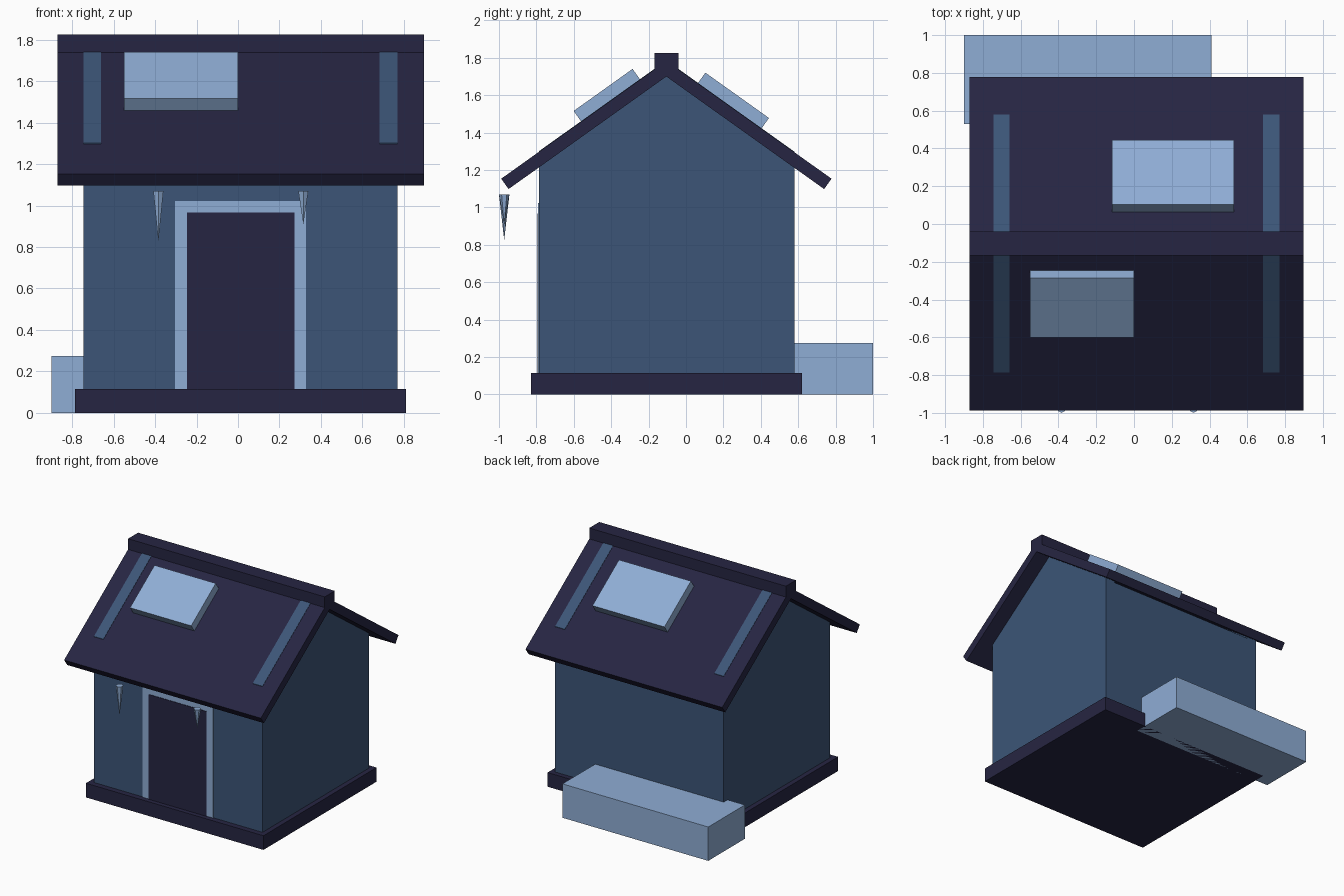
import bpy, bmesh, math
from mathutils import Vector

if "Cube" in bpy.data.objects:
    bpy.data.objects.remove(bpy.data.objects["Cube"])


def srgb(*c):
    return [(v / 255 / 12.92 if v < 11 else ((v / 255 + 0.055) / 1.055) ** 2.4) for v in c] + [1]


def material(name, colour):
    m = bpy.data.materials.new(name)
    m.diffuse_color = colour
    m.use_nodes = True
    m.node_tree.nodes["Principled BSDF"].inputs["Base Color"].default_value = m.diffuse_color
    return m


DARK = material("dark timber", srgb(38, 37, 66))
WALL = material("slate blue wall", srgb(60, 85, 119))
SNOW = material("pale blue snow", srgb(143, 173, 213))


def finish(name, bm, mat):
    bmesh.ops.recalc_face_normals(bm, faces=bm.faces)
    me = bpy.data.meshes.new(name)
    bm.to_mesh(me)
    bm.free()
    me.materials.append(mat)
    ob = bpy.data.objects.new(name, me)
    bpy.context.collection.objects.link(ob)
    return ob


def prism(name, profile, x0, x1, mat):
    """Extrude a (y, z) profile along x."""
    bm = bmesh.new()
    face = bm.faces.new([bm.verts.new((x0, y, z)) for y, z in profile])
    new = bmesh.ops.extrude_face_region(bm, geom=[face])["geom"]
    bmesh.ops.translate(bm, vec=(x1 - x0, 0, 0),
                        verts=[v for v in new if isinstance(v, bmesh.types.BMVert)])
    return finish(name, bm, mat)


def box(name, x0, x1, y0, y1, z0, z1, mat):
    return prism(name, [(y0, z0), (y1, z0), (y1, z1), (y0, z1)], x0, x1, mat)


# Roof line: ridge position, slope and slab thickness
RIDGE_Y, RIDGE_Z = -0.105, 1.783
ANGLE = math.radians(35.5)
THICK = 0.068


def roof_plate(name, side, start, end, height, x0, x1, mat):
    """Plate lying along the slope; start/end measured horizontally from the ridge."""
    down = Vector((side * math.cos(ANGLE), -math.sin(ANGLE))) / math.cos(ANGLE)
    up = Vector((side * math.sin(ANGLE), math.cos(ANGLE)))
    top = Vector((RIDGE_Y, RIDGE_Z))
    a, b = top + down * start, top + down * end
    return prism(name, [a, b, b + up * height, a + up * height], x0, x1, mat)


# Foundation and wall body
box("foundation", -0.785, 0.81, -0.83, 0.62, 0, 0.115, DARK)
box("wall_body", -0.745, 0.77, -0.785, 0.58, 0.10, 1.20, WALL)

# Gable ends, just breaking through the roof surface
t = math.tan(ANGLE)
for name, x0, x1 in (("left_gable", -0.745, -0.66), ("right_gable", 0.682, 0.77)):
    lift = RIDGE_Z + 0.003
    prism(name, [(-0.785, 1.195), (0.58, 1.195), (0.58, lift - 0.685 * t),
                 (RIDGE_Y, lift), (-0.785, lift - 0.68 * t)], x0, x1, WALL)

# Roof slabs and ridge cap
for name, side in (("front_roof", -1), ("back_roof", 1)):
    roof_plate(name, side, 0, 0.883, -THICK, -0.87, 0.897, DARK)
box("ridge_cap", -0.87, 0.897, -0.168, -0.04, 1.735, 1.825, DARK)

# Snow patches on the roof
roof_plate("front_snow_patch", -1, 0.14, 0.455, 0.07, -0.55, 0.0, SNOW)
roof_plate("back_snow_patch", 1, 0.168, 0.508, 0.07, -0.117, 0.53, SNOW)

# Doorway: frame plate with the door plate on it
box("door_frame", -0.303, 0.328, -0.790, -0.783, 0.11, 1.022, SNOW)
box("door", -0.247, 0.272, -0.794, -0.788, 0.11, 0.966, DARK)

# Icicles under the front eave
for name, x, tip in (("left_icicle", -0.384, 0.825), ("right_icicle", 0.315, 0.91)):
    bm = bmesh.new()
    bmesh.ops.create_cone(bm, cap_ends=True, segments=6, radius1=0.0, radius2=0.028,
                          depth=1.07 - tip)
    bmesh.ops.remove_doubles(bm, verts=bm.verts, dist=1e-5)
    bmesh.ops.translate(bm, vec=(x, -0.972, (1.07 + tip) / 2), verts=bm.verts)
    finish(name, bm, SNOW)

# Snow drift behind the house
box("snow_drift", -0.90, 0.41, 0.53, 1.0, 0, 0.275, SNOW)
